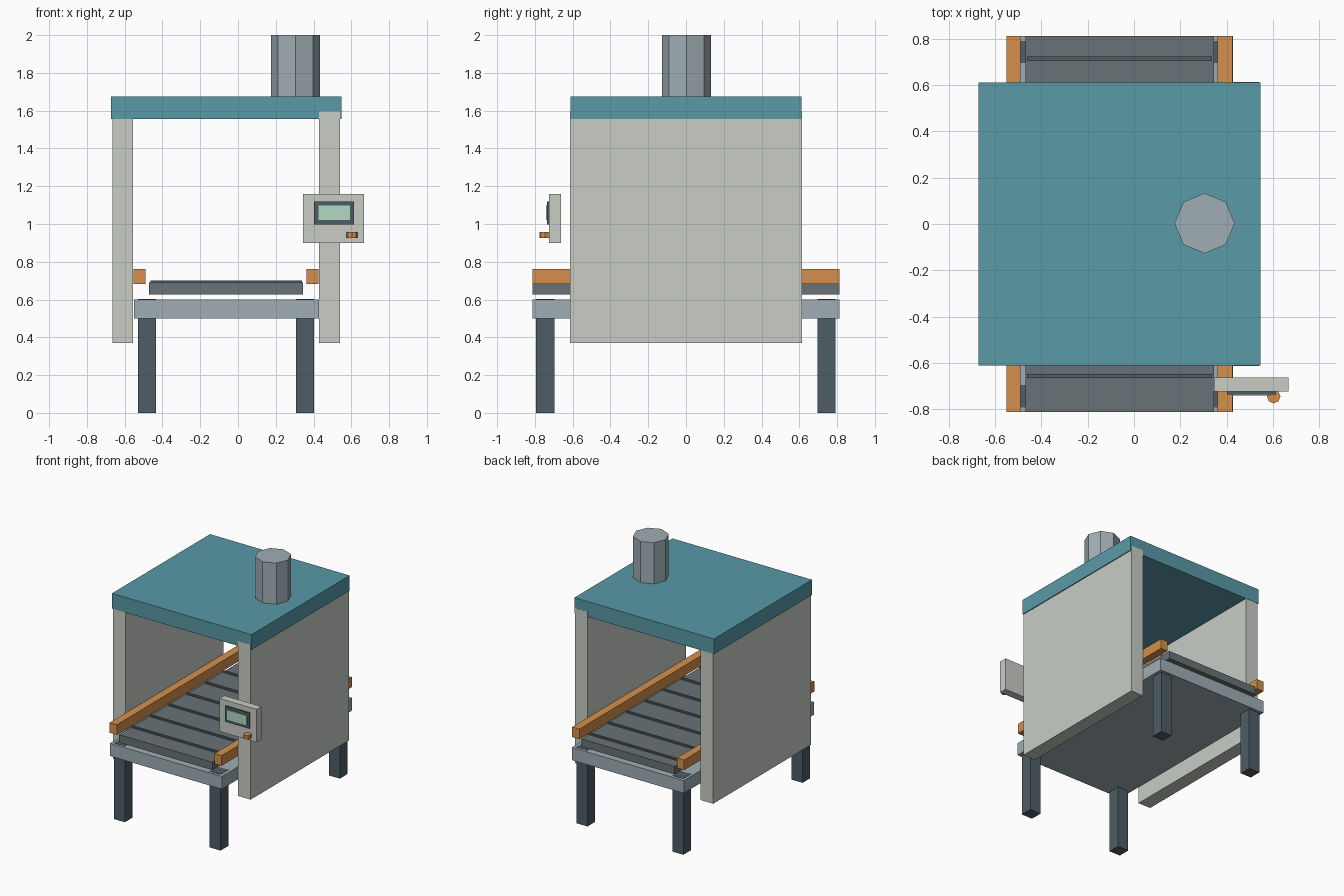
import bpy, bmesh
from math import pi

if "Cube" in bpy.data.objects:
    bpy.data.objects.remove(bpy.data.objects["Cube"])


def material(name, rgb):
    m = bpy.data.materials.new(name)
    m.diffuse_color = (*rgb, 1)
    m.use_nodes = True
    m.node_tree.nodes["Principled BSDF"].inputs["Base Color"].default_value = m.diffuse_color
    return m


TEAL = material("teal", (0.10, 0.32, 0.39))
CREAM = material("pale_grey", (0.58, 0.61, 0.56))
ORANGE = material("orange", (0.66, 0.28, 0.07))
STEEL = material("steel", (0.35, 0.42, 0.46))
BELT = material("belt_grey", (0.14, 0.17, 0.18))
DARK = material("dark_grey", (0.075, 0.11, 0.13))
GLASS = material("screen_green", (0.45, 0.70, 0.54))


def finish(name, bm, mat):
    mesh = bpy.data.meshes.new(name)
    bm.to_mesh(mesh)
    bm.free()
    mesh.materials.append(mat)
    ob = bpy.data.objects.new(name, mesh)
    bpy.context.collection.objects.link(ob)
    return ob


def box(name, x, y, z, mat):
    """Box from (min, max) ranges on each axis."""
    bm = bmesh.new()
    bmesh.ops.create_cube(bm, size=1)
    bmesh.ops.scale(bm, vec=[r[1] - r[0] for r in (x, y, z)], verts=bm.verts)
    ob = finish(name, bm, mat)
    ob.location = [(r[0] + r[1]) / 2 for r in (x, y, z)]
    return ob


def octagon(name, x, y, z, radius, mat):
    """Upright eight-sided cylinder."""
    bm = bmesh.new()
    bmesh.ops.create_cone(bm, cap_ends=True, segments=8, radius1=radius,
                          radius2=radius, depth=z[1] - z[0])
    ob = finish(name, bm, mat)
    ob.location = (x, y, (z[0] + z[1]) / 2)
    return ob


L = 0.813   # half length of the conveyor
H = 0.612   # half length of the hood

# Hood: roof, side panels, chimney
box("hood_roof", (-0.673, 0.547), (-H, H), (1.555, 1.675), TEAL)
box("left_side_panel", (-0.665, -0.555), (-H + 0.002, H - 0.002), (0.37, 1.595), CREAM)
box("right_side_panel", (0.43, 0.54), (-H - 0.001, H + 0.001), (0.37, 1.595), CREAM)
octagon("chimney", 0.305, 0.003, (1.64, 2.0), 0.13, STEEL)

# Table with four legs whose tops just show through
box("table_bed", (-0.55, 0.428), (-L, L), (0.5, 0.6), STEEL)
for side, x in (("left", -0.53), ("right", 0.307)):
    for end, y in (("front", -0.793), ("back", 0.695)):
        box(f"{end}_{side}_leg", (x, x + 0.096), (y, y + 0.096), (0, 0.602), DARK)

# Conveyor belt, cross slats and guide rails
box("conveyor_belt", (-0.47, 0.345), (-L, L), (0.628, 0.69), BELT)
for i in range(7):
    y = -0.657 + i * 0.2285
    box(f"belt_slat_{i + 1}", (-0.463, 0.338), (y - 0.009, y + 0.009), (0.685, 0.702), DARK)
box("left_guide_rail", (-0.552, -0.49), (-L, L), (0.683, 0.763), ORANGE)
box("right_guide_rail", (0.362, 0.425), (-L, L), (0.683, 0.763), ORANGE)

# Control box with screen and knob
box("control_box", (0.345, 0.668), (-0.724, -0.663), (0.90, 1.16), CREAM)
box("screen_frame", (0.402, 0.614), (-0.736, -0.72), (0.997, 1.12), DARK)
box("screen", (0.425, 0.592), (-0.742, -0.73), (1.02, 1.097), GLASS)
octagon("control_knob", 0.604, -0.746, (0.927, 0.957), 0.029, ORANGE)
